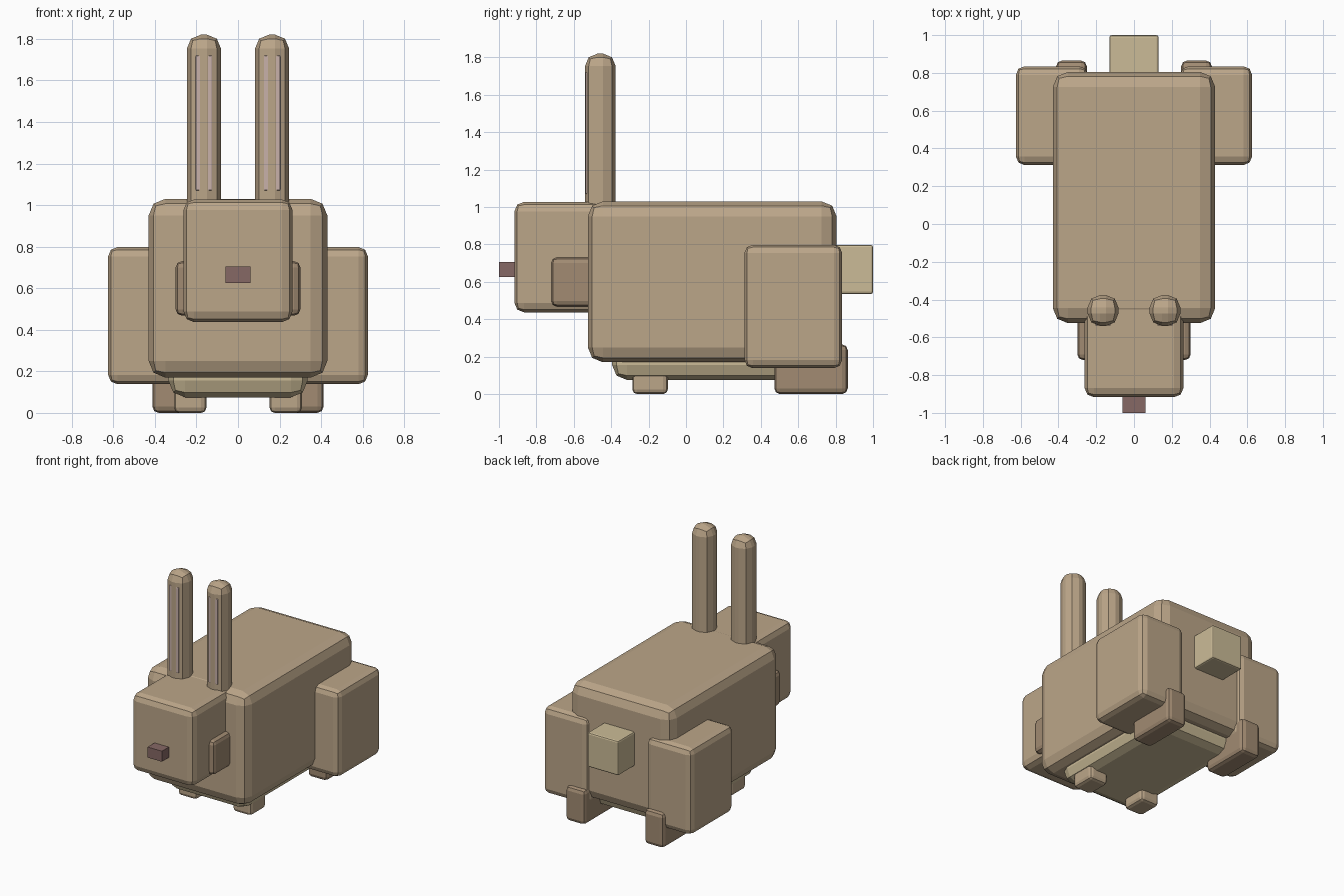
import bpy, bmesh

if "Cube" in bpy.data.objects:
    bpy.data.objects.remove(bpy.data.objects["Cube"])


def material(name, rgb):
    m = bpy.data.materials.new(name)
    m.diffuse_color = (*rgb, 1)
    m.use_nodes = True
    m.node_tree.nodes["Principled BSDF"].inputs["Base Color"].default_value = m.diffuse_color
    return m


fur = material("fur", (0.50, 0.38, 0.25))
dark_fur = material("dark_fur", (0.36, 0.26, 0.17))
cream = material("cream", (0.60, 0.50, 0.31))
pink = material("pink", (0.58, 0.44, 0.40))
nose_col = material("nose_brown", (0.24, 0.14, 0.13))


def box(name, x, y, z, mat, bevel=0.0, mirror=False):
    """Bevelled box from (min, max) ranges, optionally mirrored across x = 0."""
    bm = bmesh.new()
    bmesh.ops.create_cube(bm, size=1)
    for v in bm.verts:
        v.co = [lo + (c + 0.5) * (hi - lo) for c, (lo, hi) in zip(v.co, (x, y, z))]
    mesh = bpy.data.meshes.new(name)
    bm.to_mesh(mesh)
    bm.free()
    mesh.materials.append(mat)
    ob = bpy.data.objects.new(name, mesh)
    bpy.context.collection.objects.link(ob)
    if bevel:
        b = ob.modifiers.new("bevel", 'BEVEL')
        b.width = bevel
        b.segments = 2
    if mirror:
        ob.modifiers.new("mirror", 'MIRROR').use_mirror_merge = False
    return ob


# Torso and belly
box("body", (-0.43, 0.43), (-0.525, 0.805), (0.17, 1.03), fur, 0.08)
box("belly", (-0.335, 0.335), (-0.395, 0.69), (0.075, 0.40), cream, 0.08)

# Head, cheeks and nose
box("head", (-0.262, 0.262), (-0.917, -0.40), (0.437, 1.027), fur, 0.05)
box("cheek", (0.15, 0.30), (-0.72, -0.46), (0.468, 0.73), dark_fur, 0.03, True)
box("nose", (-0.06, 0.06), (-1.0, -0.88), (0.625, 0.705), nose_col)

# Ears with pink inner strips
box("ear", (0.082, 0.246), (-0.54, -0.376), (0.93, 1.82), fur, 0.067, True)
box("inner_ear", (0.124, 0.204), (-0.5385, -0.48), (1.07, 1.72), pink, 0.006, True)

# Legs and feet
box("haunch", (0.245, 0.625), (0.312, 0.835), (0.138, 0.798), fur, 0.045, True)
box("back_foot", (0.25, 0.412), (0.472, 0.865), (0.0, 0.265), dark_fur, 0.03, True)
box("front_foot", (0.152, 0.308), (-0.287, -0.097), (0.0, 0.18), fur, 0.025, True)

# Tail
box("tail", (-0.13, 0.13), (0.74, 1.0), (0.535, 0.797), cream, 0.012)
